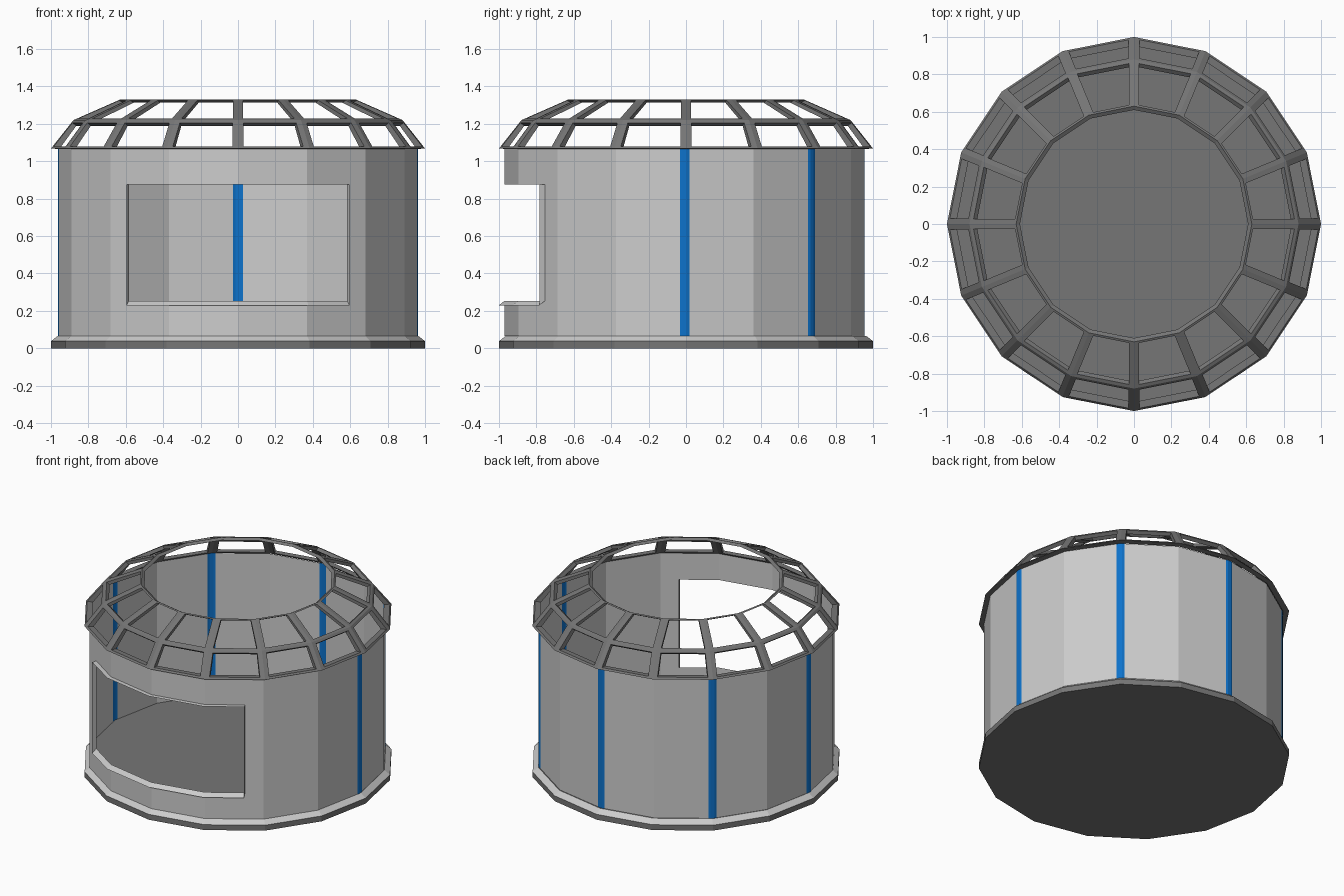
import bpy, bmesh
from math import sin, cos, pi
from mathutils import Vector

if "Cube" in bpy.data.objects:
    bpy.data.objects.remove(bpy.data.objects["Cube"])

N = 16
YC = -0.007          # the wall sits slightly forward of the base
ZB, ZT = 0.067, 1.067


def material(name, r, g, b):
    m = bpy.data.materials.new(name)
    m.diffuse_color = (r, g, b, 1)
    m.use_nodes = True
    m.node_tree.nodes["Principled BSDF"].inputs["Base Color"].default_value = m.diffuse_color
    return m


dark = material("dark_grey", 0.18, 0.18, 0.18)
blue = material("stripe_blue", 0.004, 0.17, 0.6)


def finish(name, bm, mats=()):
    me = bpy.data.meshes.new(name)
    bm.to_mesh(me)
    bm.free()
    ob = bpy.data.objects.new(name, me)
    bpy.context.collection.objects.link(ob)
    for m in mats:
        me.materials.append(m)
    return ob


def ring_pt(r, z, i, yc=0.0):
    a = 2 * pi * i / N
    return Vector((r * cos(a), r * sin(a) + yc, z))


def quad(bm, *pts):
    return bm.faces.new([bm.verts.new(p) for p in pts])


def band(bm, profile, cap_bottom=False):
    rings = [[bm.verts.new(ring_pt(r, z, i)) for i in range(N)] for r, z in profile]
    if cap_bottom:
        bm.faces.new(rings[0][::-1])
    for a, b in zip(rings, rings[1:]):
        for i in range(N):
            j = (i + 1) % N
            bm.faces.new((a[i], a[j], b[j], b[i]))


# Dark base plate, light chamfered rim, dark floor
bm = bmesh.new()
band(bm, ((1.0, 0.0), (1.0, 0.038)), cap_bottom=True)
bm.faces.new([bm.verts.new(ring_pt(0.963, ZB, i)) for i in range(N)])
finish("base_plate", bm, [dark])
bm = bmesh.new()
band(bm, ((1.0, 0.038), (0.963, ZB)))
finish("base_rim", bm)

# Wall outline: plain corners, with a three-sided stripe at every striped corner
STRIPED = (0, 2, 4, 6, 8)
R = 0.963
outline = []         # (point, next segment is blue)
for i in range(N):
    p = ring_pt(R, 0, i, YC)
    if i in STRIPED:
        to_prev = (ring_pt(R, 0, i - 1, YC) - p).normalized()
        to_next = (ring_pt(R, 0, i + 1, YC) - p).normalized()
        outward = ring_pt(1, 0, i) * 0.002
        outline += [(p + to_prev * 0.026, True),
                    (p + to_prev * 0.013 + outward, True),
                    (p + to_next * 0.013 + outward, True),
                    (p + to_next * 0.026, False)]
    else:
        outline.append((p, False))

bm, sb = bmesh.new(), bmesh.new()
lo, hi = Vector((0, 0, ZB)), Vector((0, 0, ZT))
for k, (p, is_blue) in enumerate(outline):
    q = outline[(k + 1) % len(outline)][0]
    quad(sb if is_blue else bm, p + lo, q + lo, q + hi, p + hi)
bmesh.ops.remove_doubles(bm, verts=bm.verts[:], dist=1e-4)
bmesh.ops.remove_doubles(sb, verts=sb.verts[:], dist=1e-4)
finish("corner_stripes", sb, [blue])

# Window opening cut into the front of the wall
HX, Z0, Z1 = 0.583, 0.254, 0.875
for co, no in (((HX, 0, 0), (1, 0, 0)), ((-HX, 0, 0), (1, 0, 0)),
               ((0, 0, Z0), (0, 0, 1)), ((0, 0, Z1), (0, 0, 1))):
    fs = [f for f in bm.faces if f.calc_center_median().y < -0.65]
    es = {e for f in fs for e in f.edges}
    vs = {v for f in fs for v in f.verts}
    bmesh.ops.bisect_plane(bm, geom=fs + list(es) + list(vs), dist=1e-5,
                           plane_co=co, plane_no=no)
hole = []
for f in bm.faces:
    c = f.calc_center_median()
    if c.y < -0.6 and abs(c.x) < HX and Z0 < c.z < Z1:
        hole.append(f)
bmesh.ops.delete(bm, geom=hole, context='FACES')

# Flared window lip with sloping sill
rim = [e for e in bm.edges if e.is_boundary and all(
    v.co.y < -0.6 and abs(v.co.x) < HX + 1e-3 and Z0 - 1e-3 < v.co.z < Z1 + 1e-3
    for v in e.verts)]
new = bmesh.ops.extrude_edge_only(bm, edges=rim)["geom"]
for v in (g for g in new if isinstance(g, bmesh.types.BMVert)):
    v.co.y -= 0.03
    v.co.x *= 0.595 / HX
    if v.co.z < Z0 + 1e-3:
        v.co.z -= 0.024
finish("wall", bm)

# Roof lattice: two rows of open frames with inner and outer skins
OUT = ((1.0, 1.068), (0.88, 1.22), (0.63, 1.33))
INN = ((0.961, 1.066), (0.86, 1.204), (0.61, 1.318))
BARS = ((0.015, 0.018), (0.018, 0.012))   # lower and upper bar widths per row
RIBS = (0.031, 0.028)                     # half rib width per row


def frame(prof, row, i):
    (r0, z0), (r1, z1) = prof[row], prof[row + 1]
    a, b = ring_pt(r0, z0, i), ring_pt(r0, z0, i + 1)
    d, c = ring_pt(r1, z1, i), ring_pt(r1, z1, i + 1)
    h = ((d + c) / 2 - (a + b) / 2).length

    def at(t, s):
        left, right = a.lerp(d, t), b.lerp(c, t)
        u = RIBS[row] / (right - left).length
        return left.lerp(right, u if s == 0 else 1 - u)
    t0, t1 = BARS[row][0] / h, 1 - BARS[row][1] / h
    return [a, b, c, d], [at(t0, 0), at(t0, 1), at(t1, 1), at(t1, 0)]


bm = bmesh.new()
for row in range(2):
    for i in range(N):
        oo, op = frame(OUT, row, i)
        io, ip = frame(INN, row, i)
        for k in range(4):
            j = (k + 1) % 4
            quad(bm, oo[k], oo[j], op[j], op[k])
            quad(bm, io[j], io[k], ip[k], ip[j])
            quad(bm, op[k], op[j], ip[j], ip[k])
        if row == 0:
            quad(bm, oo[1], oo[0], io[0], io[1])
        else:
            quad(bm, oo[3], oo[2], io[2], io[3])
bmesh.ops.remove_doubles(bm, verts=bm.verts[:], dist=1e-4)
bmesh.ops.recalc_face_normals(bm, faces=bm.faces[:])
finish("roof_lattice", bm, [dark])
